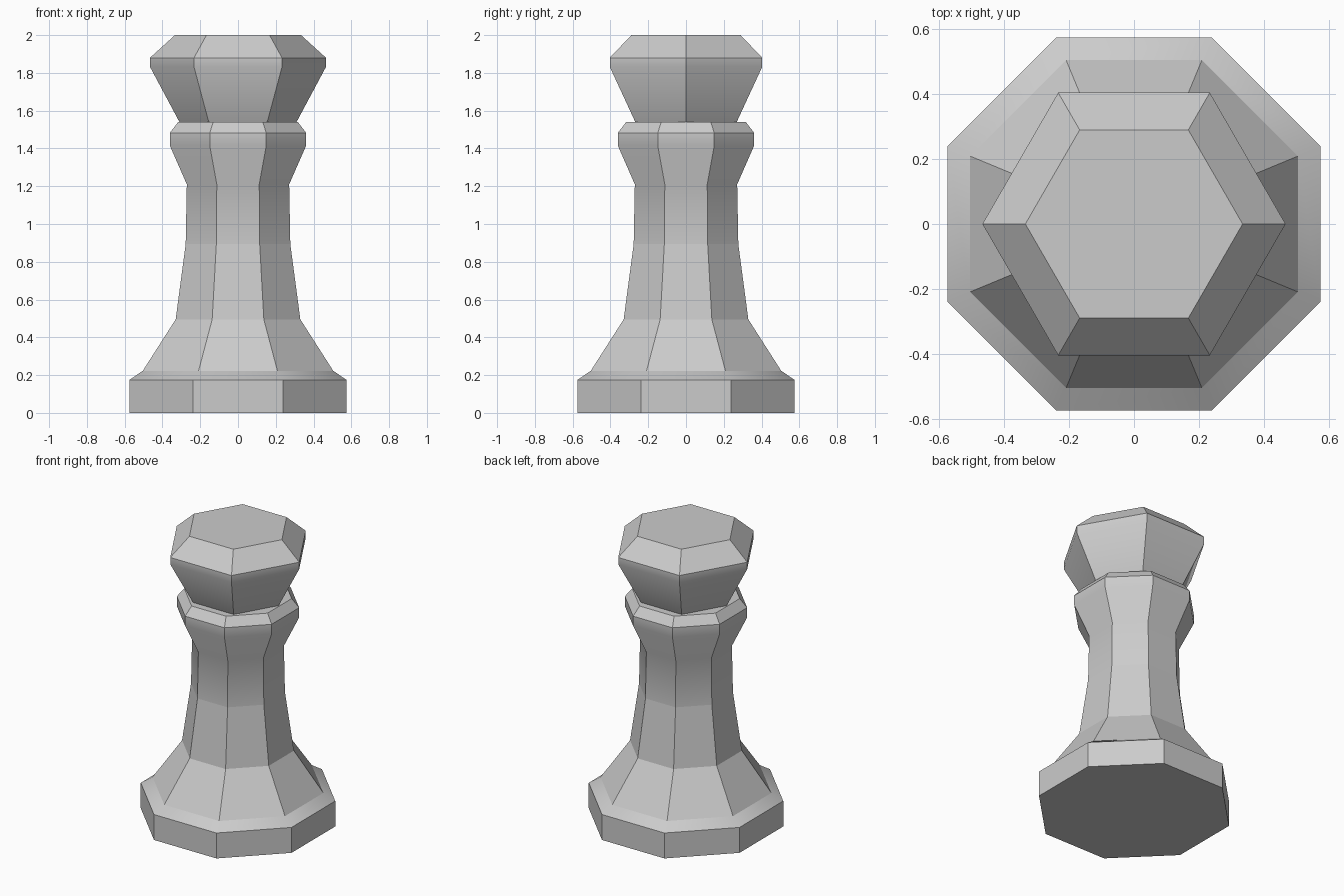
import bpy
import bmesh
from math import pi, cos, sin, radians

cube = bpy.data.objects.get("Cube")
if cube:
    bpy.data.objects.remove(cube, do_unlink=True)

# One plain grey for the whole piece
grey = bpy.data.materials.new("grey stone")
grey.use_nodes = True
colour = (0.6, 0.6, 0.6, 1.0)
grey.diffuse_color = colour
grey.node_tree.nodes["Principled BSDF"].inputs["Base Color"].default_value = colour


def turned(name, sides, profile, turn=0.0, bottom=False, top=False, smooth=True):
    """Stack polygon rings from (corner radius, height) pairs and skin them."""
    bm = bmesh.new()
    rings = []
    for radius, z in profile:
        angles = [turn + 2 * pi * i / sides for i in range(sides)]
        rings.append([bm.verts.new((radius * cos(a), radius * sin(a), z)) for a in angles])
    for low, high in zip(rings, rings[1:]):
        for i in range(sides):
            j = (i + 1) % sides
            bm.faces.new((low[i], low[j], high[j], high[i]))
    if bottom:
        bm.faces.new(rings[0][::-1])
    if top:
        bm.faces.new(rings[-1])
    mesh = bpy.data.meshes.new(name)
    bm.to_mesh(mesh)
    bm.free()
    mesh.materials.append(grey)
    obj = bpy.data.objects.new(name, mesh)
    bpy.context.collection.objects.link(obj)
    if smooth:
        bpy.ops.object.select_all(action='DESELECT')
        obj.select_set(True)
        bpy.context.view_layer.objects.active = obj
        bpy.ops.object.shade_smooth_by_angle(angle=radians(30))
    return obj


def octagon(name, profile, **options):
    """Octagonal part, its profile given by half width across the flats."""
    corners = [(half / cos(pi / 8), z) for half, z in profile]
    return turned(name, 8, corners, turn=pi / 8, **options)


# Foot with a sloped rim
octagon("base", [(0.574, 0), (0.574, 0.175), (0.504, 0.223)], bottom=True)

# Flared lower shaft, flat faceted
octagon("lower_shaft", [(0.504, 0.223), (0.33, 0.495), (0.277, 0.893)], smooth=False)

# Upper shaft widening into the collar
octagon("upper_shaft_and_collar",
        [(0.277, 0.893), (0.271, 1.21), (0.361, 1.415), (0.361, 1.482), (0.317, 1.54)],
        top=True)

# Six-sided head with a chamfered crown
turned("head", 6, [(0.31, 1.54), (0.466, 1.832), (0.466, 1.88), (0.334, 2.0)], top=True)
